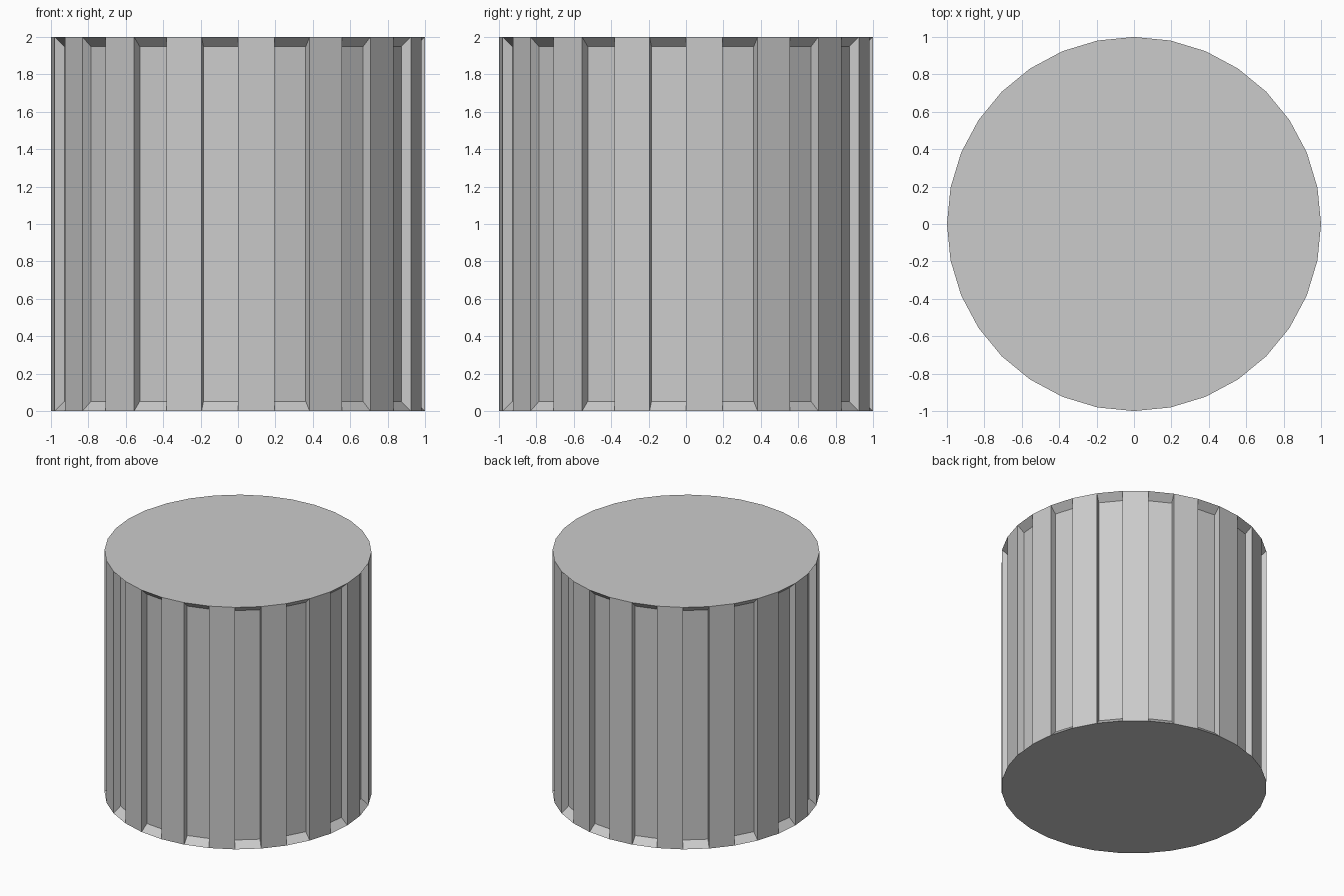
import bpy, bmesh
from math import cos, sin, tau

if "Cube" in bpy.data.objects:
    bpy.data.objects.remove(bpy.data.objects["Cube"])

SIDES, RADIUS, HEIGHT = 32, 1.0, 2.0
DEPTH, SCALE = 0.055, 0.948

bm = bmesh.new()

# 32-sided drum with flat end caps
rings = [[bm.verts.new((RADIUS * cos(tau * k / SIDES), RADIUS * sin(tau * k / SIDES), z))
          for k in range(SIDES)] for z in (0, HEIGHT)]
low, high = rings
bm.faces.new(low[::-1])
bm.faces.new(high)
walls = []
for k in range(SIDES):
    n = (k + 1) % SIDES
    walls.append(bm.faces.new((low[k], low[n], high[n], high[k])))
bm.normal_update()

# every second wall is pushed inward and scaled about its centre
for wall in walls[1::2]:
    normal = wall.normal.copy()
    centre = wall.calc_center_median()
    panel = bmesh.ops.extrude_discrete_faces(bm, faces=[wall])["faces"][0]
    for v in panel.verts:
        v.co = centre + (v.co - centre) * SCALE - normal * DEPTH

bmesh.ops.recalc_face_normals(bm, faces=bm.faces[:])
mesh = bpy.data.meshes.new("grooved_drum")
bm.to_mesh(mesh)
bm.free()
bpy.context.collection.objects.link(bpy.data.objects.new("grooved_drum", mesh))
